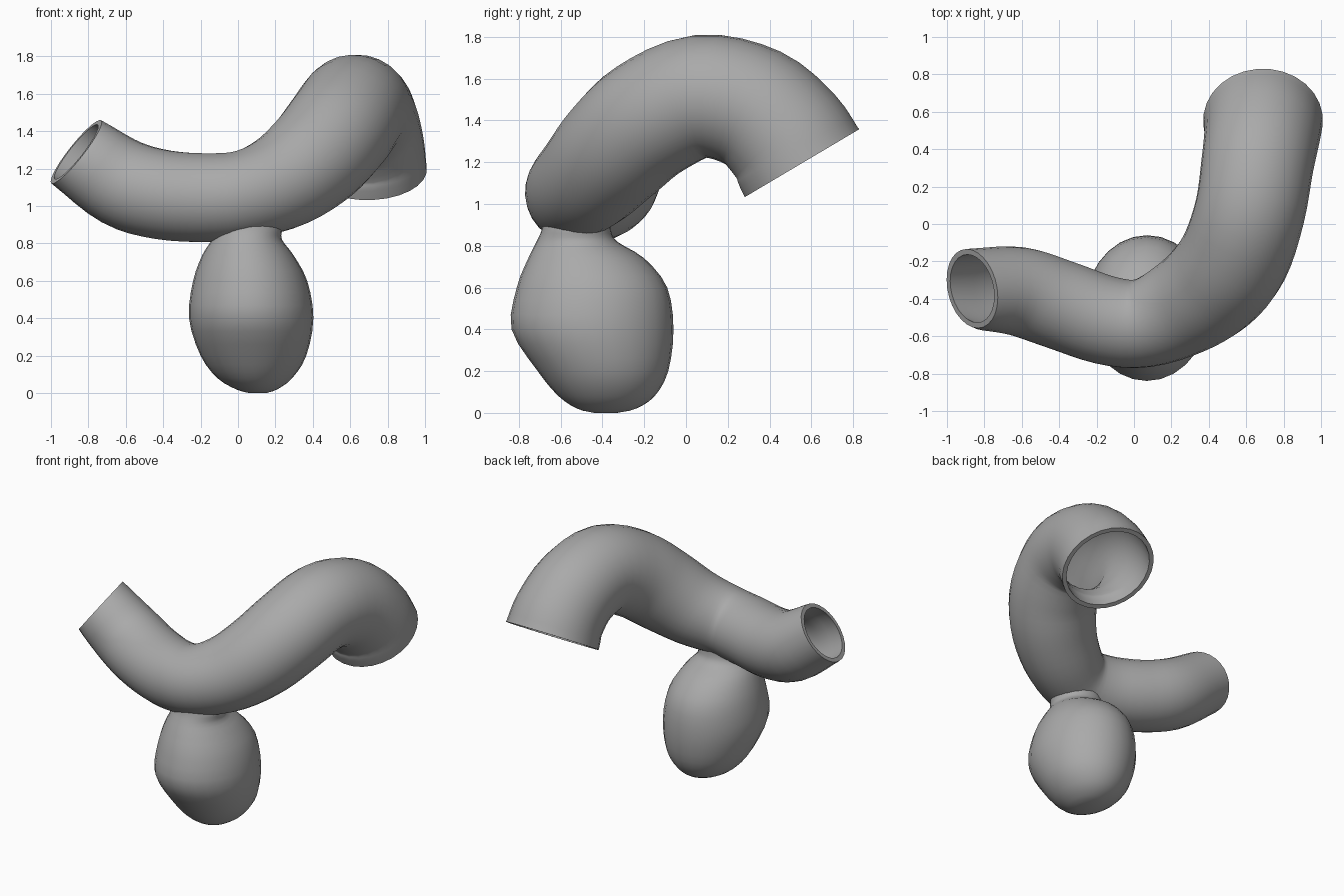
import bpy, bmesh, math
from mathutils import Vector

cube = bpy.data.objects.get("Cube")
if cube:
    bpy.data.objects.remove(cube, do_unlink=True)

SIDES = 28
WALL = 0.03

grey = bpy.data.materials.new("tissue grey")
grey.use_nodes = True
grey.diffuse_color = (0.4, 0.4, 0.4, 1)
grey.node_tree.nodes["Principled BSDF"].inputs["Base Color"].default_value = (0.4, 0.4, 0.4, 1)


def spline(points, steps):
    """Catmull-Rom interpolation of tuples of any length."""
    pts = [Vector(p) for p in points]
    pts = [pts[0] * 2 - pts[1]] + pts + [pts[-1] * 2 - pts[-2]]
    out = []
    for a, b, c, d in zip(pts, pts[1:], pts[2:], pts[3:]):
        for i in range(steps):
            t = i / steps
            out.append(0.5 * (2 * b + (c - a) * t + (2 * a - 5 * b + 4 * c - d) * t ** 2
                              + (3 * b - a - 3 * c + d) * t ** 3))
    return out + [pts[-2]]


def skin(name, rings, closed=False):
    """Bridge a series of equal rings; cap the ends unless the series is closed."""
    bm = bmesh.new()
    loops = [[bm.verts.new(p) for p in ring] for ring in rings]
    pairs = list(zip(loops, loops[1:]))
    if closed:
        pairs.append((loops[-1], loops[0]))
    else:
        bm.faces.new(loops[0])
        bm.faces.new(loops[-1])
    for a, b in pairs:
        for i in range(SIDES):
            j = (i + 1) % SIDES
            bm.faces.new((a[i], a[j], b[j], b[i]))
    bmesh.ops.recalc_face_normals(bm, faces=bm.faces)
    mesh = bpy.data.meshes.new(name)
    bm.to_mesh(mesh)
    bm.free()
    mesh.materials.append(grey)
    obj = bpy.data.objects.new(name, mesh)
    bpy.context.collection.objects.link(obj)
    bpy.ops.object.select_all(action='DESELECT')
    obj.select_set(True)
    bpy.context.view_layer.objects.active = obj
    bpy.ops.object.shade_smooth_by_angle(angle=math.radians(40))
    return obj


# Curved hollow vessel: centre line x, y, z and radius
vessel_path = [
    (-.865, -.345, 1.29, .215), (-.62, -.36, 1.125, .238), (-.4, -.43, 1.06, .24),
    (-.15, -.515, 1.045, .238), (.05, -.53, 1.065, .238), (.25, -.45, 1.14, .262),
    (.42, -.33, 1.27, .285), (.54, -.17, 1.41, .295), (.62, .07, 1.515, .295),
    (.66, .32, 1.46, .30), (.685, .48, 1.32, .31), (.69, .555, 1.195, .32)]
samples = spline(vessel_path, 4)
centres = [s.to_3d() for s in samples]
tangents = [(centres[min(i + 1, len(centres) - 1)] - centres[max(i - 1, 0)]).normalized()
            for i in range(len(centres))]
# Angled cuts at the two open ends
tangents[0] = Vector((.77, .18, -.61)).normalized()
tangents[-1] = Vector((0, .51, -.86)).normalized()

outer, inner = [], []
side = Vector((0, 1, 0))
for centre, tangent, s in zip(centres, tangents, samples):
    side = (side - tangent * side.dot(tangent)).normalized()
    up = tangent.cross(side)
    spokes = [side * math.cos(a) + up * math.sin(a)
              for a in (math.tau * k / SIDES for k in range(SIDES))]
    outer.append([centre + v * s[3] for v in spokes])
    inner.append([centre + v * (s[3] - WALL) for v in spokes])
skin("curved_vessel", outer + inner[::-1], closed=True)

# Hanging sac with a narrow neck: height, x range, y range
sac_profile = [
    (.0, .06, .15, -.44, -.33), (.02, -.01, .21, -.52, -.24), (.08, -.11, .29, -.61, -.15),
    (.2, -.2, .365, -.71, -.085), (.4, -.262, .403, -.835, -.06), (.6, -.24, .37, -.81, -.09),
    (.74, -.19, .295, -.755, -.2), (.82, -.14, .235, -.715, -.33),
    (.88, -.13, .235, -.69, -.36), (.96, -.15, .22, -.68, -.36)]
sac_rings = []
for z, x0, x1, y0, y1 in spline(sac_profile, 3):
    sac_rings.append([Vector(((x0 + x1) / 2 + (x1 - x0) / 2 * math.cos(a),
                              (y0 + y1) / 2 + (y1 - y0) / 2 * math.sin(a), z))
                      for a in (math.tau * k / SIDES for k in range(SIDES))])
skin("hanging_sac", sac_rings)
